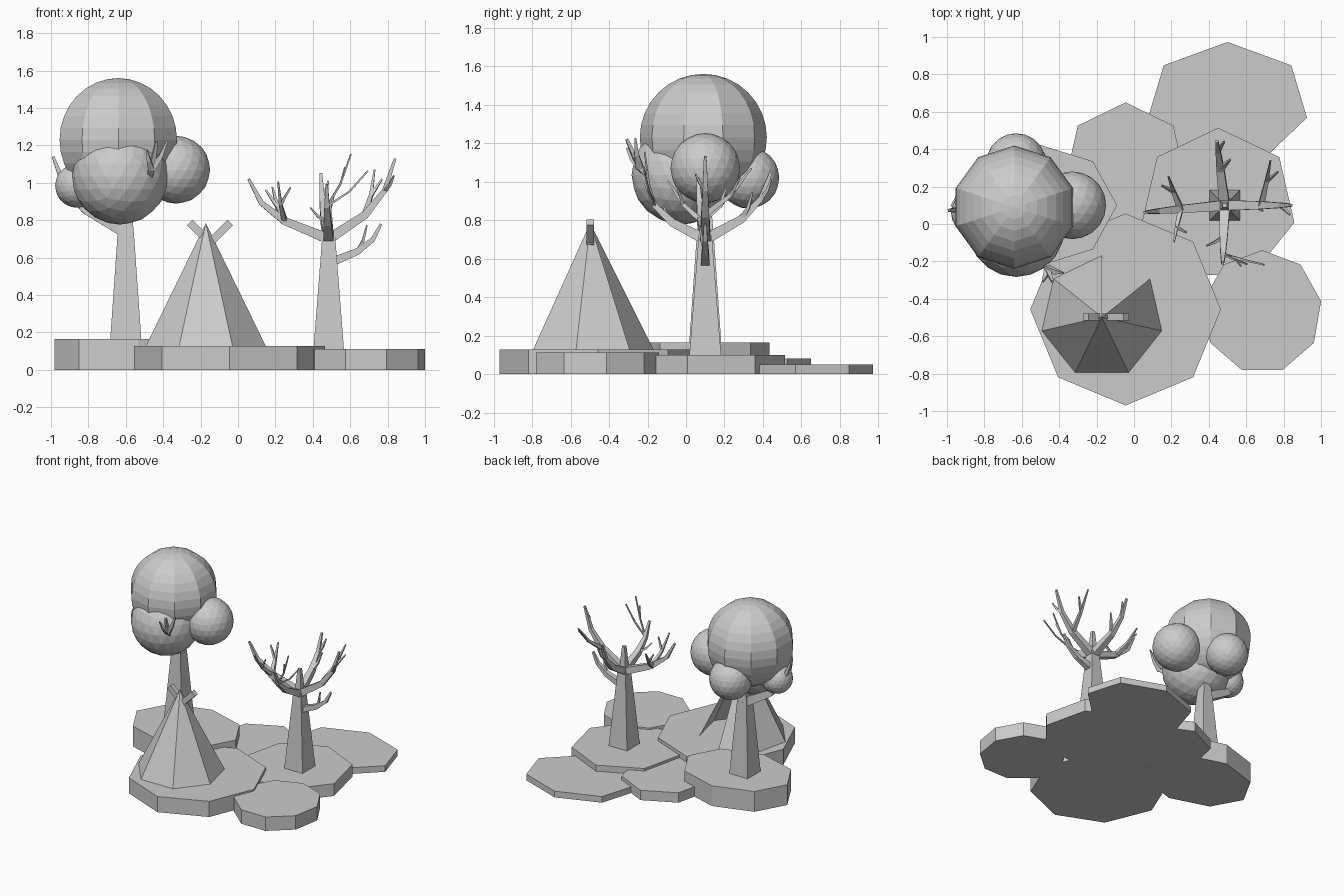
import bpy, bmesh, math
from mathutils import Vector, Matrix

if "Cube" in bpy.data.objects:
    bpy.data.objects.remove(bpy.data.objects["Cube"])

# One plain grey for the whole model
GREY = bpy.data.materials.new("plain grey")
GREY.diffuse_color = (0.6, 0.6, 0.6, 1)
GREY.use_nodes = True
GREY.node_tree.nodes["Principled BSDF"].inputs["Base Color"].default_value = GREY.diffuse_color
UP = Vector((0, 0, 1))


def finish(name, bm):
    bmesh.ops.recalc_face_normals(bm, faces=bm.faces)
    me = bpy.data.meshes.new(name)
    bm.to_mesh(me)
    bm.free()
    me.materials.append(GREY)
    bpy.context.collection.objects.link(bpy.data.objects.new(name, me))


def slab(name, sides, x, y, rx, ry, h):
    """Low prism with its first corner pointing to the back."""
    bm = bmesh.new()
    bmesh.ops.create_cone(bm, cap_ends=True, segments=sides, radius1=1, radius2=1, depth=1)
    first = next(v.co.copy() for v in bm.verts)
    turn = math.pi / 2 - math.atan2(first.y, first.x)
    bm.transform(Matrix.Translation((x, y, h / 2)) @ Matrix.Diagonal((rx, ry, h, 1))
                 @ Matrix.Rotation(turn, 4, 'Z'))
    finish(name, bm)


# Stepped ground slabs
slab("ground_back_right", 7, 0.50, 0.642, 0.436, 0.331, 0.05)
slab("ground_back", 7, -0.045, 0.32, 0.327, 0.33, 0.08)
slab("ground_bare_tree", 7, 0.45, 0.10, 0.418, 0.414, 0.10)
slab("ground_tent", 8, -0.045, -0.457, 0.51, 0.513, 0.127)
slab("ground_leafy_tree", 8, -0.535, 0.10, 0.445, 0.333, 0.165)
slab("ground_front_right", 9, 0.685, -0.470, 0.32, 0.33, 0.113)

# Seven-sided tent with the back right panel left open
bm = bmesh.new()
centre = Vector((-0.172, -0.498, 0.125))
apex = bm.verts.new(centre + UP * 0.66)
hem = [bm.verts.new(centre + Matrix.Rotation(math.tau * i / 7, 3, 'Z') @ Vector((0, 0.33, 0)))
       for i in range(7)]
for a, b in zip(hem, hem[1:]):
    bm.faces.new((a, b, apex))
finish("tent", bm)

# Crossed tent poles
for side, name in ((1, "tent_pole_right"), (-1, "tent_pole_left")):
    bm = bmesh.new()
    bmesh.ops.create_cube(bm, size=1, matrix=Matrix.Translation((-0.15 + side * 0.045, -0.497, 0.725))
                          @ Matrix.Rotation(side * math.pi / 4, 4, 'Y')
                          @ Matrix.Diagonal((0.042, 0.038, 0.18, 1)))
    finish(name, bm)


def limb(bm, pts, r0, r1):
    """Square tapering tube along a path."""
    last, side, n = None, None, len(pts) - 1
    for i, p in enumerate(pts):
        d = (pts[min(i + 1, n)] - pts[max(i - 1, 0)]).normalized()
        if side is None:
            side = Vector((1, 0, 0)) if abs(d.x) < 0.75 else Vector((0, 1, 0))
        side = (side - d * side.dot(d)).normalized()
        up = d.cross(side)
        r = r0 + (r1 - r0) * i / n
        cur = [bm.verts.new(p + r * c) for c in (side + up, up - side, -side - up, side - up)]
        if last:
            for k in range(4):
                j = (k + 1) % 4
                bm.faces.new((last[k], last[j], cur[j], cur[k]))
        else:
            bm.faces.new(cur[::-1])
        last = cur
    bm.faces.new(last)


def bough(bm, base, angle, reach, rise, thick, twigs=()):
    """Upward curving bough; each twig is (joint, sideways, rise, thickness, fork)."""
    out = Vector((math.cos(math.radians(angle)), math.sin(math.radians(angle)), 0))
    left = UP.cross(out)
    pts = [base + out * reach * t + UP * rise * h
           for t, h in ((0, 0), (0.55, 0.3), (0.84, 0.6), (1, 1))]
    limb(bm, pts, thick, 0.007)
    for joint, across, lift, r, fork in twigs:
        a = pts[joint]
        mid = a + left * across * 0.55 + UP * lift * 0.42 + out * 0.03
        limb(bm, [a, mid, a + left * across + UP * lift + out * 0.05], r, 0.004)
        if fork:
            limb(bm, [mid, mid + out * fork + left * across * 0.2 + UP * 0.09], r * 0.6, 0.004)


def trunk(name, x, y, z0, z1, r0, r1):
    bm = bmesh.new()
    limb(bm, [Vector((x, y, z)) for z in (z0, (z0 + z1) / 2, z1)], r0, r1)
    finish(name, bm)


# Bare tree
trunk("bare_tree_trunk", 0.485, 0.10, 0.09, 0.72, 0.083, 0.034)
bm = bmesh.new()
fork = Vector((0.485, 0.10, 0.70))
bough(bm, fork, 185, 0.43, 0.32, 0.028,
      [(1, -0.18, 0.18, 0.017, 0.06), (1, 0.17, 0.21, 0.014, -0.05)])
bough(bm, fork, 97, 0.345, 0.35, 0.028, [(1, -0.06, 0.14, 0.014, 0), (2, -0.04, 0.10, 0.012, 0)])
bough(bm, fork, 0, 0.355, 0.43, 0.028, [(1, 0.24, 0.24, 0.016, 0.06), (2, -0.05, 0.08, 0.011, 0)])
bough(bm, fork, 268, 0.31, 0.29, 0.028,
      [(2, 0.13, 0.28, 0.006, 0.03), (2, 0.22, 0.19, 0.006, 0), (1, -0.09, 0.08, 0.010, 0)])
bough(bm, Vector((0.485, 0.10, 0.57)), 0, 0.28, 0.21, 0.024, [(1, -0.03, 0.14, 0.010, 0)])
limb(bm, [fork, fork + UP * 0.20], 0.028, 0.012)
finish("bare_tree_branches", bm)

# Leafy tree; most boughs end inside the crown
trunk("leafy_tree_trunk", -0.60, 0.10, 0.15, 0.75, 0.084, 0.042)
bm = bmesh.new()
fork = Vector((-0.60, 0.10, 0.74))
bough(bm, fork, 184, 0.39, 0.40, 0.036)
bough(bm, fork + UP * 0.12, 292, 0.44, 0.36, 0.030,
      [(2, 0.07, 0.15, 0.020, 0), (2, -0.05, 0.10, 0.018, 0)])
limb(bm, [fork, fork + UP * 0.15], 0.042, 0.03)
finish("leafy_tree_branches", bm)

# Crown: ten-sided top ball and smaller faceted balls
bm = bmesh.new()
bmesh.ops.create_uvsphere(bm, u_segments=10, v_segments=16, radius=0.33)
first = max((v.co for v in bm.verts), key=lambda c: abs(c.y))
turn = 0 if abs(first.x) < 0.01 else math.pi / 2
bm.transform(Matrix.Translation((-0.64, 0.09, 1.23)) @ Matrix.Rotation(turn, 4, 'Z'))
finish("crown_top", bm)


def ball(name, x, y, z, r):
    bm = bmesh.new()
    bmesh.ops.create_icosphere(bm, subdivisions=3, radius=r, matrix=Matrix.Translation((x, y, z)))
    finish(name, bm)


ball("crown_front", -0.63, -0.025, 1.035, 0.258)
ball("crown_right", -0.33, 0.10, 1.07, 0.181)
ball("crown_back", -0.63, 0.325, 1.02, 0.16)
ball("crown_left", -0.86, 0.06, 0.985, 0.118)
